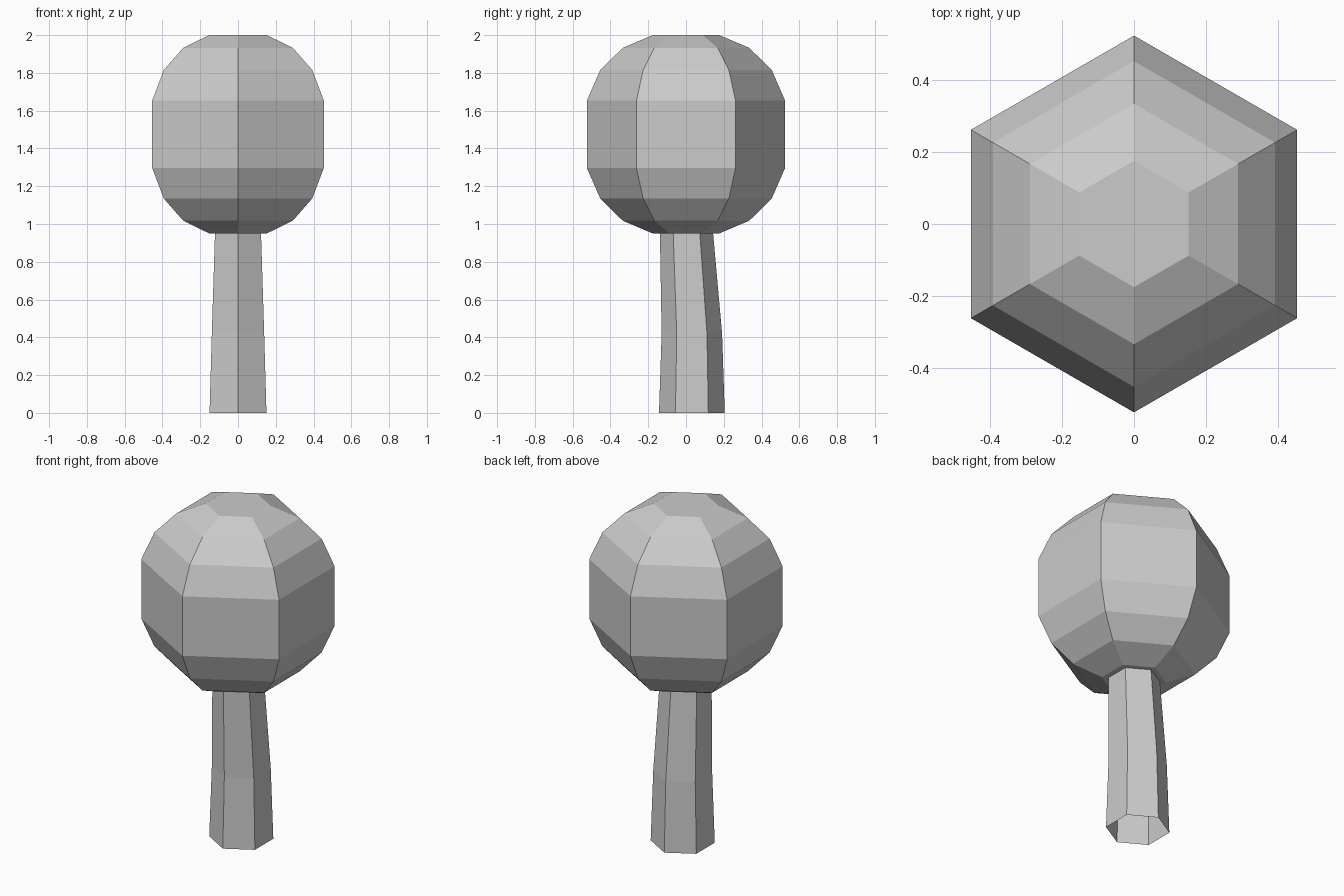
import bpy, bmesh, math

if "Cube" in bpy.data.objects:
    bpy.data.objects.remove(bpy.data.objects["Cube"])


def hex_loft(name, rings, capped):
    """Loft six-sided rings given as (z, radius, y offset)."""
    bm = bmesh.new()
    loops = []
    for z, r, oy in rings:
        angles = [math.radians(30 + 60 * i) for i in range(6)]
        loops.append([bm.verts.new((r * math.cos(a), oy + r * math.sin(a), z)) for a in angles])
    for low, high in zip(loops, loops[1:]):
        for i in range(6):
            j = (i + 1) % 6
            bm.faces.new((low[i], low[j], high[j], high[i]))
    if capped:
        bm.faces.new(loops[0][::-1])
        bm.faces.new(loops[-1])
    mesh = bpy.data.meshes.new(name)
    bm.to_mesh(mesh)
    bm.free()
    obj = bpy.data.objects.new(name, mesh)
    bpy.context.collection.objects.link(obj)
    return obj


# Slightly bent trunk, open underneath
hex_loft("trunk", [(0, 0.174, 0.031), (0.42, 0.16, 0.031), (1.0, 0.139, 0.0)], False)

# Rounded crown, symmetrical top to bottom
half = [(0.525, 0.525), (0.458, 0.34), (0.34, 0.185), (0.178, 0.0)]
half = [(0.1775, 0.525), (0.34, 0.454), (0.4575, 0.335), (0.525, 0.176)]
centre = 1.475
crown = [(centre - h, r, 0) for h, r in reversed(half)]
crown += [(centre + h, r, 0) for h, r in half]
hex_loft("crown", crown, True)
